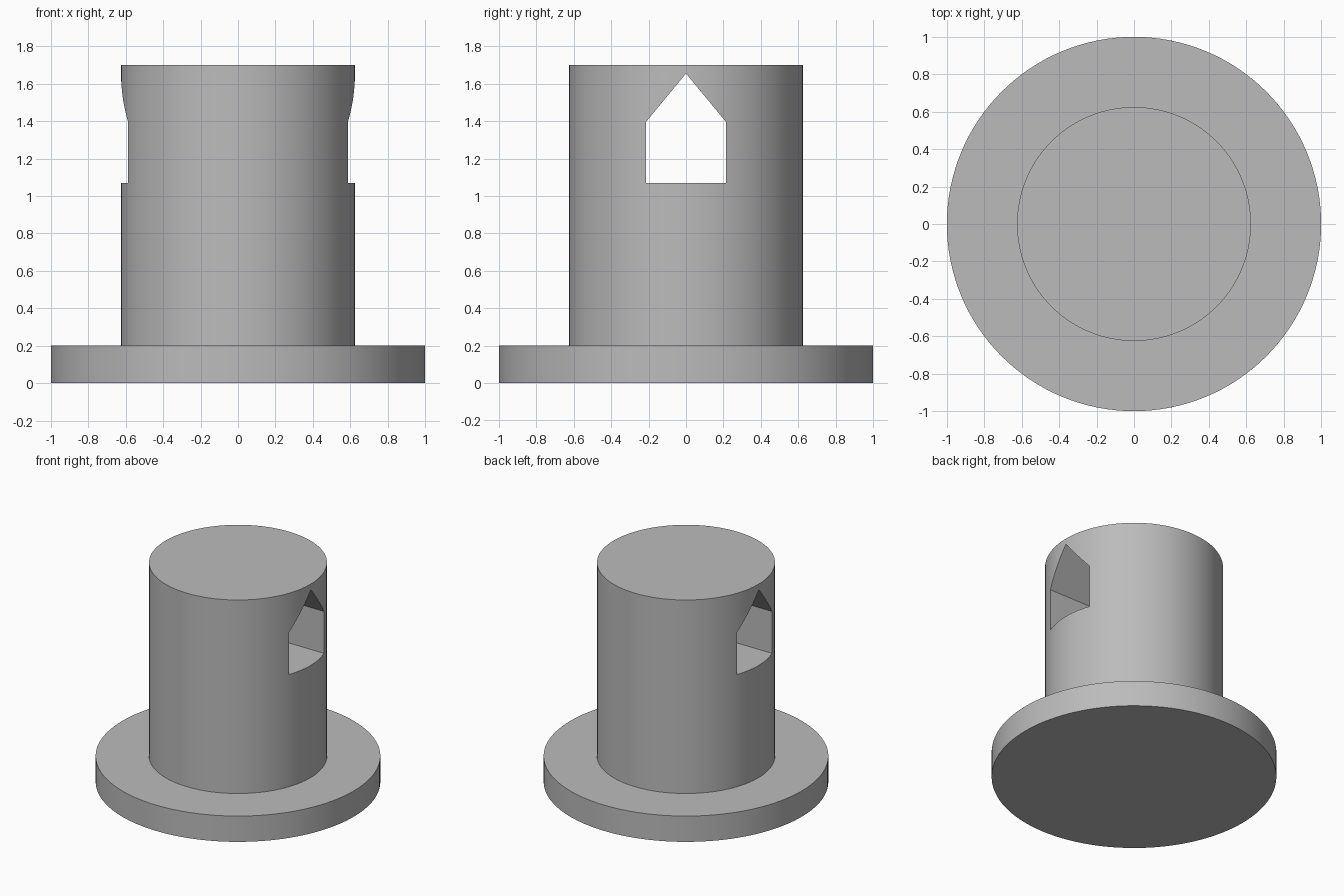
import bpy, bmesh, math

SEGMENTS = 128
cube = bpy.data.objects.get("Cube")
if cube:
    bpy.data.objects.remove(cube, do_unlink=True)

grey = bpy.data.materials.new("plain grey")
grey.use_nodes = True
colour = (0.5, 0.5, 0.5, 1)
grey.diffuse_color = colour
grey.node_tree.nodes["Principled BSDF"].inputs["Base Color"].default_value = colour


def add_object(name, bm):
    bmesh.ops.recalc_face_normals(bm, faces=bm.faces)
    mesh = bpy.data.meshes.new(name)
    bm.to_mesh(mesh)
    bm.free()
    mesh.materials.append(grey)
    obj = bpy.data.objects.new(name, mesh)
    bpy.context.collection.objects.link(obj)
    return obj


# Flanged post: stacked rings from the base disc up to the flat top
bm = bmesh.new()
rings = []
for radius, z in [(1, 0), (1, 0.2), (0.625, 0.2), (0.625, 1.7)]:
    angles = [math.tau * i / SEGMENTS for i in range(SEGMENTS)]
    rings.append([bm.verts.new((radius * math.cos(a), radius * math.sin(a), z)) for a in angles])
for low, high in zip(rings, rings[1:]):
    for i in range(SEGMENTS):
        j = (i + 1) % SEGMENTS
        bm.faces.new((low[i], low[j], high[j], high[i]))
bm.faces.new(rings[0])
bm.faces.new(rings[-1])
post = add_object("flanged_post", bm)

# House-shaped prism that cuts the cross hole from side to side
bm = bmesh.new()
outline = [(-0.215, 1.07), (0.215, 1.07), (0.215, 1.395), (0, 1.655), (-0.215, 1.395)]
face = bm.faces.new([bm.verts.new((-1.2, y, z)) for y, z in outline])
extruded = bmesh.ops.extrude_face_region(bm, geom=[face])["geom"]
bmesh.ops.translate(bm, vec=(2.4, 0, 0), verts=[v for v in extruded if isinstance(v, bmesh.types.BMVert)])
cutter = add_object("hole_cutter", bm)
cutter.hide_render = True

# Cut the hole, then drop the cutter
cut = post.modifiers.new("cross_hole", "BOOLEAN")
cut.operation = "DIFFERENCE"
cut.solver = "EXACT"
cut.object = cutter
bpy.ops.object.select_all(action="DESELECT")
bpy.context.view_layer.objects.active = post
post.select_set(True)
bpy.ops.object.modifier_apply(modifier=cut.name)
bpy.data.objects.remove(cutter, do_unlink=True)
bpy.ops.object.shade_smooth_by_angle(angle=math.radians(30))
